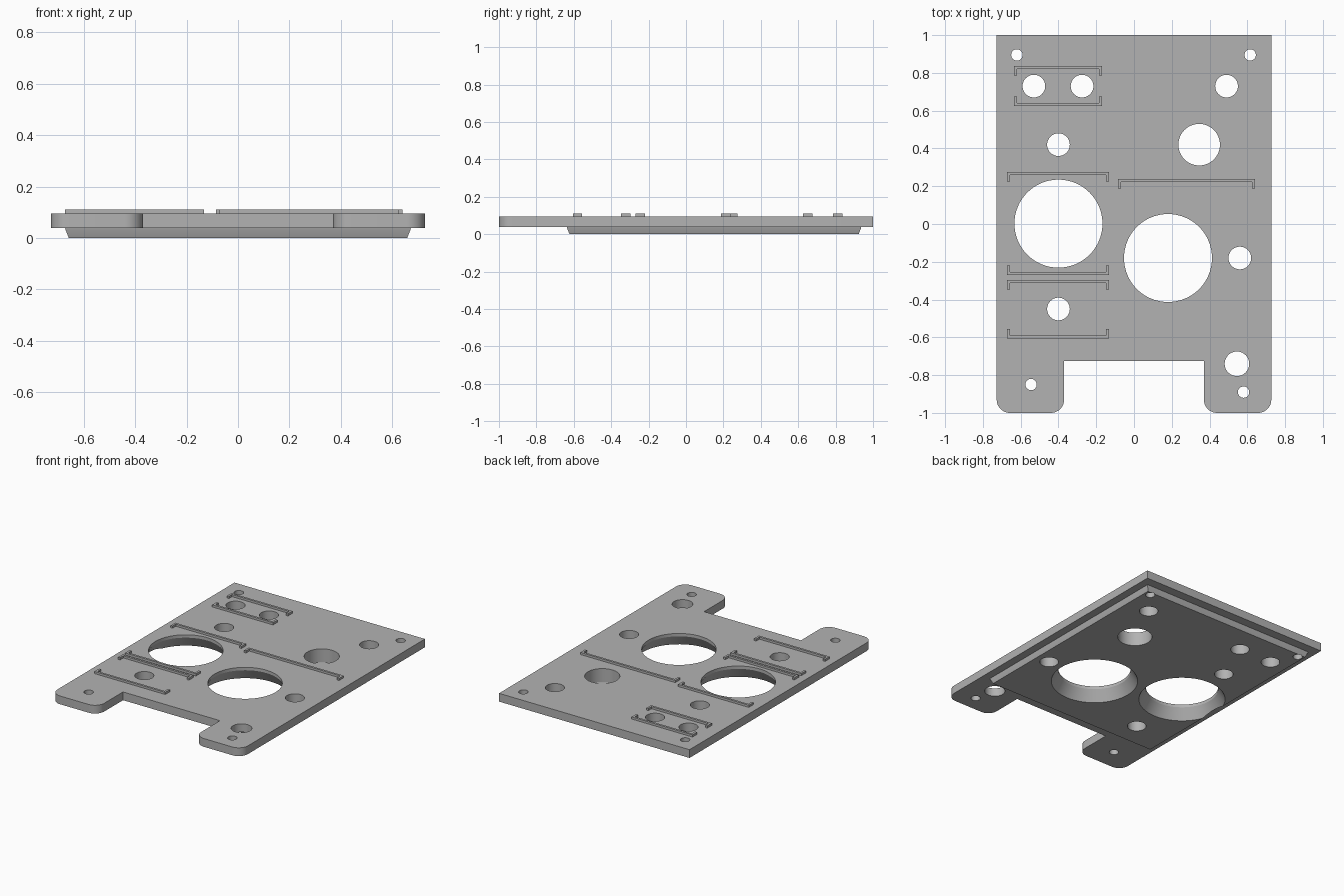
import bpy, bmesh, math

if "Cube" in bpy.data.objects:
    bpy.data.objects.remove(bpy.data.objects["Cube"], do_unlink=True)

GREY = (0.45, 0.45, 0.45, 1)
mat = bpy.data.materials.new("plain grey")
mat.use_nodes = True
mat.diffuse_color = GREY
mat.node_tree.nodes["Principled BSDF"].inputs["Base Color"].default_value = GREY

BASE, TOP, RIDGE = 0.038, 0.095, 0.11


def finish(name, bm):
    bmesh.ops.recalc_face_normals(bm, faces=bm.faces)
    mesh = bpy.data.meshes.new(name)
    bm.to_mesh(mesh)
    bm.free()
    obj = bpy.data.objects.new(name, mesh)
    bpy.context.collection.objects.link(obj)
    mesh.materials.append(mat)
    return obj


def loft(bm, rings):
    """Closed solid from stacked rings of equal point count."""
    loops = [[bm.verts.new(p) for p in ring] for ring in rings]
    n = len(loops[0])
    for a, b in zip(loops, loops[1:]):
        for i in range(n):
            j = (i + 1) % n
            bm.faces.new((a[i], a[j], b[j], b[i]))
    bm.faces.new(loops[0][::-1])
    bm.faces.new(loops[-1])


def prism(bm, outline, z0, z1):
    loft(bm, [[(x, y, z) for x, y in outline] for z in (z0, z1)])


def lathe(bm, x, y, profile, n=64):
    angles = [2 * math.pi * i / n for i in range(n)]
    loft(bm, [[(x + r * math.cos(a), y + r * math.sin(a), z) for a in angles]
              for r, z in profile])


def arc(cx, cy, r, start, steps=10):
    return [(cx + r * math.cos(start + math.pi / 2 * i / steps),
             cy + r * math.sin(start + math.pi / 2 * i / steps))
            for i in range(steps + 1)]


# Main plate with a front notch and two round-cornered feet
W, NOTCH, R = 0.727, 0.37, 0.07
right_half = [(NOTCH, -0.725)]
right_half += arc(NOTCH + R, -1 + R, R, math.pi)
right_half += arc(W - R, -1 + R, R, 1.5 * math.pi)
right_half += [(W, 1)]
outline = right_half + [(-x, y) for x, y in reversed(right_half)]
bm = bmesh.new()
prism(bm, outline, BASE, TOP)
plate = finish("main_plate", bm)

# Raised slab below, with sloping sides
bm = bmesh.new()


def slab_ring(inset, z):
    x, front, back = 0.672 - inset, -0.637 + inset, 0.937 - inset
    return [(-x, front, z), (x, front, z), (x, back, z), (-x, back, z)]


loft(bm, [slab_ring(0.014, 0), slab_ring(0.002, 0.03), slab_ring(0, BASE)])
slab = finish("lower_slab", bm)

# Hole cutters: straight holes, and large holes flaring downwards
bm = bmesh.new()
straight = [
    (-0.62, 0.895, 0.03), (0.615, 0.895, 0.03),
    (-0.53, 0.73, 0.06), (-0.275, 0.73, 0.06), (0.49, 0.73, 0.06),
    (-0.4, 0.42, 0.06), (0.345, 0.42, 0.11), (0.56, -0.18, 0.06),
    (-0.4, -0.45, 0.06), (0.545, -0.74, 0.065),
    (-0.545, -0.85, 0.03), (0.58, -0.89, 0.03),
]
for x, y, r in straight:
    lathe(bm, x, y, [(r, -0.05), (r, 0.15)], 48)
for x, y in ((-0.4, 0.002), (0.18, -0.18)):
    lathe(bm, x, y, [(0.283, -0.01), (0.277, 0), (0.233, 0.075), (0.233, 0.15)])
cutter = finish("hole_cutter", bm)
cutter.hide_render = True

for obj in (plate, slab):
    mod = obj.modifiers.new("holes", 'BOOLEAN')
    mod.operation = 'DIFFERENCE'
    mod.solver = 'EXACT'
    mod.object = cutter
    bpy.ops.object.select_all(action='DESELECT')
    obj.select_set(True)
    bpy.context.view_layer.objects.active = obj
    bpy.ops.object.modifier_apply(modifier="holes")
    bpy.ops.object.shade_smooth_by_angle(angle=math.radians(30))
bpy.data.objects.remove(cutter, do_unlink=True)

# Thin bracket-shaped ridges on top: left end, right end, spine y, lip direction
T, LIP = 0.015, 0.05
ridges = [
    ("rear_ridge_back", -0.635, -0.17, 0.836, -1),
    ("rear_ridge_front", -0.635, -0.17, 0.625, 1),
    ("middle_ridge_back", -0.672, -0.132, 0.275, -1),
    ("middle_ridge_front", -0.672, -0.132, -0.27, 1),
    ("front_ridge_back", -0.672, -0.132, -0.297, -1),
    ("front_ridge_front", -0.672, -0.132, -0.605, 1),
    ("side_ridge", -0.085, 0.64, 0.238, -1),
]
for name, x0, x1, y, d in ridges:
    inner, tip = y + d * T, y + d * LIP
    bm = bmesh.new()
    prism(bm, [(x0, y), (x1, y), (x1, tip), (x1 - T, tip), (x1 - T, inner),
               (x0 + T, inner), (x0 + T, tip), (x0, tip)], TOP - 0.002, RIDGE)
    finish(name, bm)
